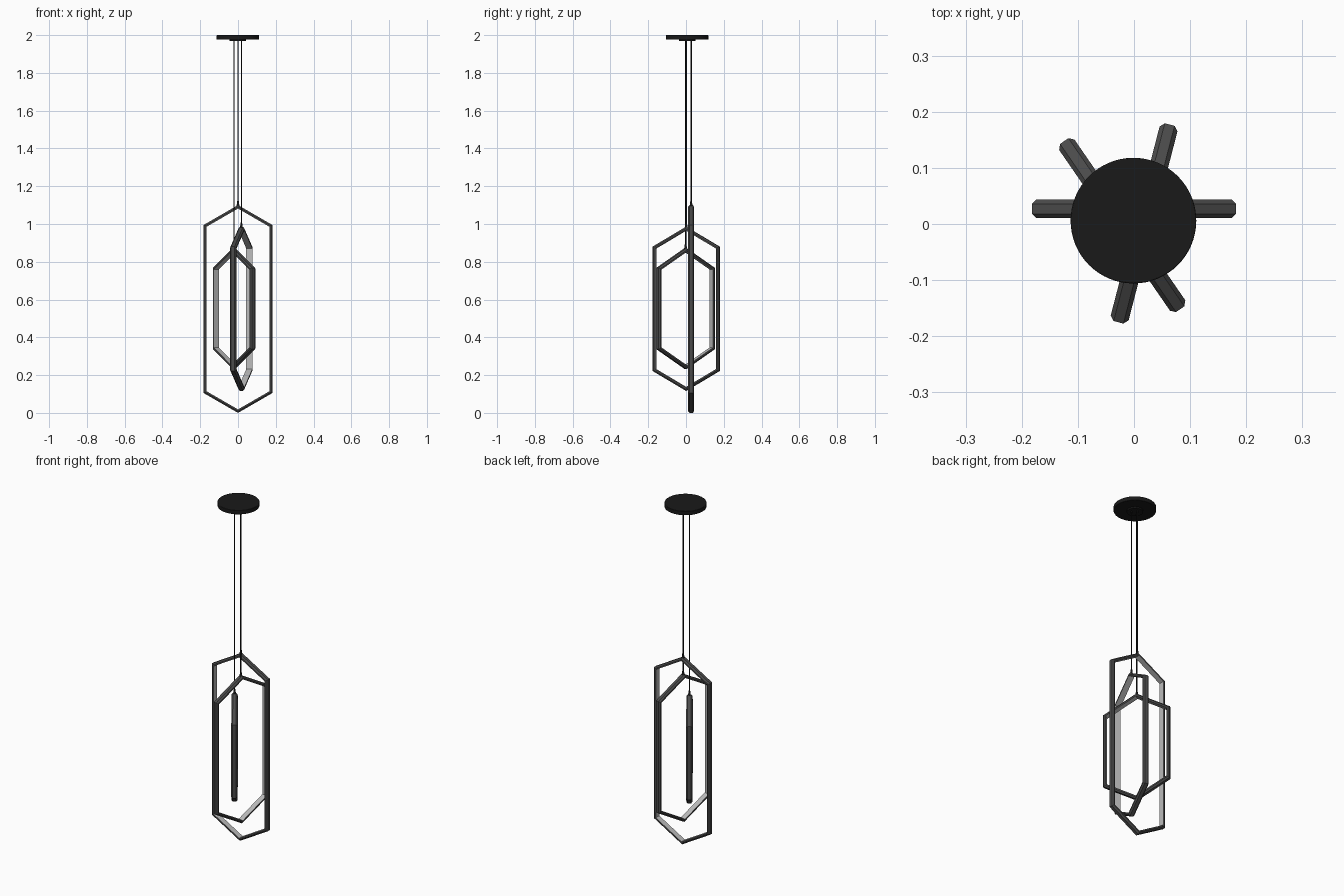
import bpy, bmesh, math

if "Cube" in bpy.data.objects:
    bpy.data.objects.remove(bpy.data.objects["Cube"])


def material(name, v):
    m = bpy.data.materials.new(name)
    m.diffuse_color = (v, v, v, 1)
    m.use_nodes = True
    m.node_tree.nodes["Principled BSDF"].inputs["Base Color"].default_value = m.diffuse_color
    return m


black = material("black_metal", 0.01)
dark = material("dark_metal", 0.07)
light = material("diffuser", 0.5)

CX, CY = -0.001, 0.006      # canopy centre
W, DROP = 0.182, 0.105      # frame half width, rise of the sloped bars
# bar section: (inset from outer edge, offset across the bar)
SECTION = [(0, -0.009), (0, 0.009), (0.008, 0.0165), (0.016, 0.0165),
           (0.016, -0.0165), (0.008, -0.0165)]


def cylinder(name, x, y, z0, z1, r, sides, bevel=0, top_r=None):
    bpy.ops.mesh.primitive_cone_add(vertices=sides, radius1=r,
                                    radius2=r if top_r is None else top_r,
                                    depth=z1 - z0, location=(x, y, (z0 + z1) / 2))
    o = bpy.context.object
    o.name = name
    o.data.materials.append(black)
    if bevel:
        b = o.modifiers.new("edge", 'BEVEL')
        b.width, b.segments, b.limit_method = bevel, 2, 'ANGLE'
    bpy.ops.object.shade_smooth_by_angle(angle=math.radians(40))
    return o


def hexagon(z0, z1, inset):
    """Outline of the elongated hexagon, inset evenly on all sides."""
    a = math.atan2(DROP, W)
    w, d = W - inset, inset / math.cos(a)
    t, b = z1 - d, z0 + d
    s = w * math.tan(a)
    return [(0, t), (w, t - s), (w, b + s), (0, b), (-w, b + s), (-w, t - s)]


def frame(name, x, y, angle, z0, z1):
    bm = bmesh.new()
    loops = [[bm.verts.new((px, off, pz)) for px, pz in hexagon(z0, z1, inset)]
             for inset, off in SECTION]
    n = len(loops)
    for i in range(n):
        A, B = loops[i], loops[(i + 1) % n]
        for k in range(6):
            j = (k + 1) % 6
            f = bm.faces.new((A[k], A[j], B[j], B[k]))
            f.material_index = 1 if i == 3 else 0   # inner light strip
    bmesh.ops.recalc_face_normals(bm, faces=bm.faces)
    me = bpy.data.meshes.new(name)
    bm.to_mesh(me)
    bm.free()
    me.materials.append(dark)
    me.materials.append(light)
    o = bpy.data.objects.new(name, me)
    o.location = (x, y, 0)
    o.rotation_euler.z = math.radians(angle)
    bpy.context.collection.objects.link(o)


# ceiling canopy and its hub
cylinder("canopy", CX, CY, 1.976, 2.0, 0.112, 64, 0.002)
cylinder("canopy_hub", CX, CY, 1.968, 1.978, 0.043, 32)

# three hexagon frames, each with a cord and ferrule
for size, x, y, angle, z0, z1 in (("large", 0.0, 0.027, 0, 0.0, 1.1),
                                  ("medium", 0.018, 0.001, 75.5, 0.117, 0.985),
                                  ("small", -0.021, -0.002, 124.6, 0.232, 0.873)):
    frame(size + "_frame", x, y, angle, z0, z1)
    cylinder(size + "_cord", x, y, z1 - 0.005, 1.972, 0.0035, 10)
    cylinder(size + "_ferrule", x, y, z1 - 0.006, z1 + 0.022, 0.008, 12, top_r=0.004)
